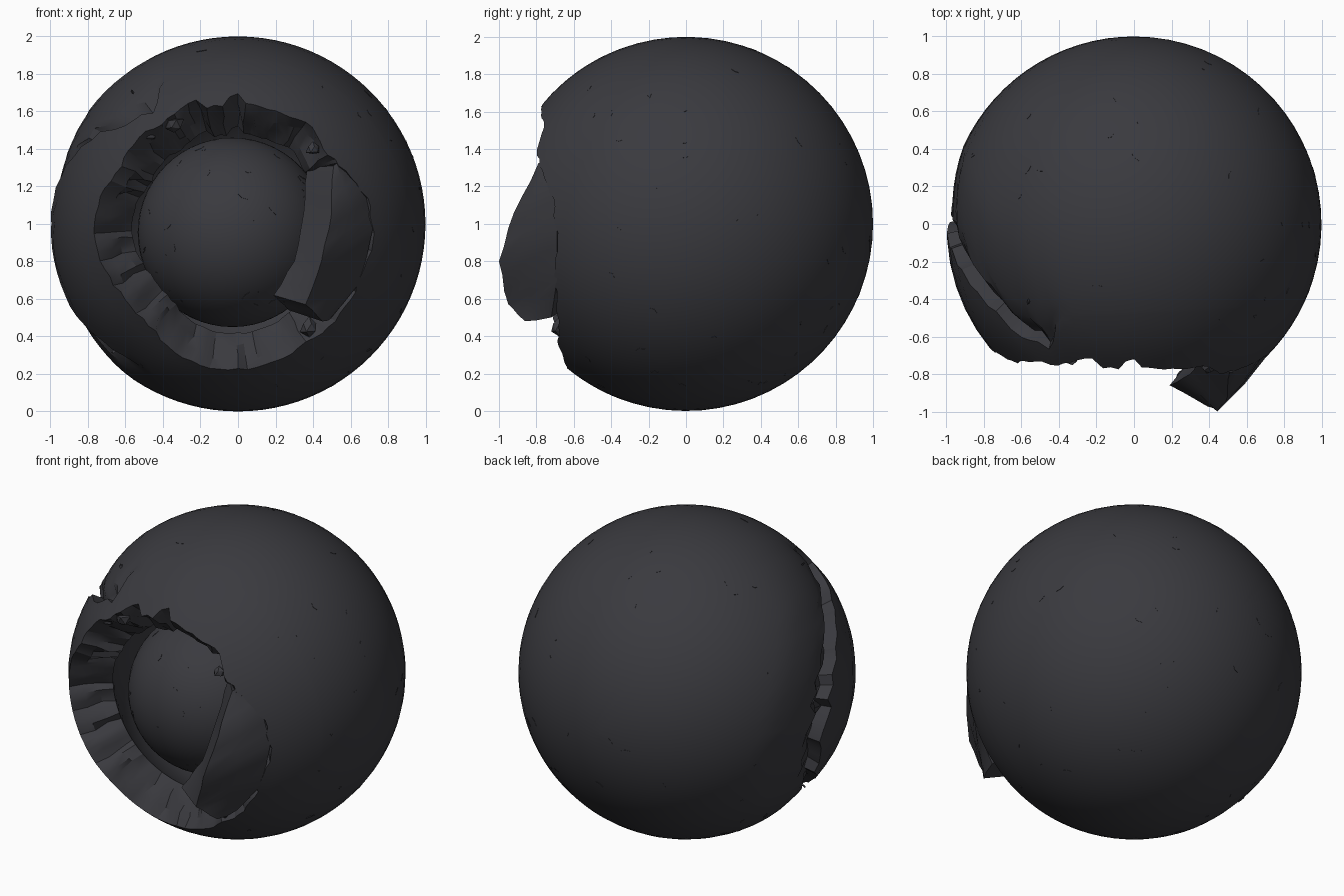
import bpy, bmesh, math, random
from mathutils import Vector

if "Cube" in bpy.data.objects:
    bpy.data.objects.remove(bpy.data.objects["Cube"])

random.seed(4)
mat = bpy.data.materials.new("dark_stone")
mat.diffuse_color = (0.042, 0.042, 0.049, 1)
mat.use_nodes = True
mat.node_tree.nodes["Principled BSDF"].inputs["Base Color"].default_value = mat.diffuse_color
C = Vector((0, 0, 1))


def finish(bm, name, angle=28):
    bmesh.ops.remove_doubles(bm, verts=bm.verts, dist=0.0005)
    bmesh.ops.recalc_face_normals(bm, faces=bm.faces)
    me = bpy.data.meshes.new(name)
    bm.to_mesh(me)
    bm.free()
    me.materials.append(mat)
    for p in me.polygons:
        p.use_smooth = True
    me.set_sharp_from_angle(angle=math.radians(angle))
    ob = bpy.data.objects.new(name, me)
    bpy.context.collection.objects.link(ob)
    return ob


def interp(table, a):
    for p, q in zip(table, table[1:]):
        if p[0] <= a <= q[0]:
            t = (a - p[0]) / max(q[0] - p[0], 1e-6)
            return [u + (v - u) * t for u, v in zip(p[1:], q[1:])]
    return table[-1][1:]


def polar(theta, phi, r):
    # theta is measured from the front (-y), phi around it, both in degrees
    t, p = math.radians(theta), math.radians(phi)
    return Vector((math.sin(t) * math.cos(p), -math.cos(t), math.sin(t) * math.sin(p))) * r


def skin(bm, columns, closed=True):
    grid = [[bm.verts.new(v) for v in c] for c in columns]
    n = len(grid)
    for i in range(n if closed else n - 1):
        a, b = grid[i], grid[(i + 1) % n]
        for j in range(len(a) - 1):
            bm.faces.new((a[j], b[j], b[j + 1], a[j + 1]))
    return grid


# broken opening outline seen from the front (x, z - 1)
outline = [(.72, -.01), (.68, .15), (.55, .31), (.47, .38), (.38, .52), (.28, .58), (.12, .62),
           (.04, .64), (-.02, .71), (-.07, .63), (-.2, .62), (-.25, .66), (-.28, .74), (-.32, .6),
           (-.42, .52), (-.52, .45), (-.62, .3), (-.74, .1), (-.76, -.05), (-.63, -.35),
           (-.45, -.55), (-.37, -.66), (-.2, -.75), (0, -.78), (.2, -.74), (.38, -.62),
           (.5, -.53), (.65, -.3)]
lip = sorted((math.degrees(math.atan2(z, x)) % 360, math.hypot(x, z)) for x, z in outline)
lip = [(lip[-1][0] - 360, lip[-1][1])] + lip + [(lip[0][0] + 360, lip[0][1])]
# crack on the left: phi, theta, strength
crack = [(0, 65, 0), (118, 60, 0), (126, 47, .5), (140, 55, 1), (155, 69, 1), (172, 84, 1),
         (190, 89, 1), (205, 86, 1), (220, 74, .8), (235, 66, 0), (360, 65, 0)]

# hollow outer shell with the ragged rim
bm = bmesh.new()
N = 96
cols = []
for i in range(N):
    phi = i * 360 / N
    rho = interp(lip, phi)[0]
    t0 = math.degrees(math.asin(rho)) + random.uniform(-.8, .8)
    tc, w = interp(crack, phi)
    tc = max(tc + random.uniform(-2, 2) * w, t0 + 3)
    col = []
    for k in range(11):                                  # inner wall
        col.append(polar(180 - (180 - t0) * k / 10, phi, .75))
    for r in (.83, .92):                                 # rim
        col.append(polar(t0 + random.uniform(-1.6, 1.6), phi + random.uniform(-1.2, 1.2), r))
    for k in range(6):                                   # lifted edge up to crack
        s = k / 5
        col.append(polar(t0 + (tc - t0) * s, phi, 1 + .015 * w * (1 - s)))
    for d, dep in ((1, .09), (4, .075), (8, .03)):       # crack groove
        col.append(polar(tc + d + random.uniform(-.6, .6) * w, phi,
                         1 - w * dep * random.uniform(.7, 1.2)))
    for k in range(1, 21):                               # back
        s = k / 20
        col.append(polar(tc + 8 + (172 - tc) * s, phi, 1 - .03 * w * max(0, 1 - 4 * s)))
    cols.append([v + C for v in col])
skin(bm, cols)
finish(bm, "outer_shell")

# thick shell fragment bent outward on the right of the opening
hinge = [(.53, -.77, .33), (.67, -.71, .2), (.72, -.69, -.02), (.66, -.69, -.3), (.5, -.72, -.5)]
edge = [(.51, -.79, .31), (.50, -.92, .06), (.445, -1.0, -.2), (.36, -.95, -.43), (.45, -.86, -.52)]
inner = [(.37, -.62, .30), (.35, -.72, .06), (.30, -.80, -.2), (.19, -.86, -.38), (.27, -.80, -.46)]


def rail(pts, m=3, jit=.006):
    out = []
    for a, b in zip(pts, pts[1:]):
        for k in range(m):
            out.append(Vector(a).lerp(Vector(b), k / m) +
                       Vector([random.uniform(-jit, jit) for _ in range(3)]) * (k > 0))
    return out + [Vector(pts[-1])]


bm = bmesh.new()
h, e, n = rail(hinge, 3, 0), rail(edge), rail(inner)
cols = []
for a, b, c in zip(h, e, n):
    mid = (a + b) / 2 + (a + b).normalized() * .012
    cols.append([v + C for v in (a, mid, b, (b + c) / 2, c, a * .76, a)])
g = skin(bm, cols, closed=False)
bm.faces.new(g[0][:6])
bm.faces.new(g[-1][:6])
finish(bm, "bent_fragment")

# loose chunks along the broken rim
bm = bmesh.new()
for x, z, s in ((.27, -.42, .05), (.4, -.58, .05), (.42, .42, .04), (-.5, .5, .045),
                (-.36, .56, .05), (-.62, .46, .04), (-.8, .36, .045), (-.9, .2, .04)):
    d = Vector((x, -math.sqrt(1 - x * x - z * z), z))
    res = bmesh.ops.create_icosphere(bm, subdivisions=1, radius=s)
    for v in res["verts"]:
        v.co = v.co * random.uniform(.6, 1.2) + d * .95 + C
finish(bm, "rim_chunks", 15)

# inner ball
CORE = Vector((-.03, -.22, .955))
bm = bmesh.new()
bmesh.ops.create_uvsphere(bm, u_segments=48, v_segments=28, radius=.505)
for v in bm.verts:
    v.co += CORE
finish(bm, "inner_ball")


# tiny nicks scattered over the surfaces
def nicks(name, centre, radius, count, ok):
    bm = bmesh.new()
    while count:
        d = Vector([random.gauss(0, 1) for _ in range(3)]).normalized()
        if not ok(d):
            continue
        q = d.to_track_quat('Z', 'Y')
        a, l, wd = random.uniform(0, 6.28), random.uniform(.012, .035), random.uniform(.004, .012)
        pts = []
        for u, v in ((-l, 0), (0, -wd), (l, 0), (0, wd)):
            p = Vector((u * math.cos(a) - v * math.sin(a), u * math.sin(a) + v * math.cos(a), 0))
            pts.append(centre + (d * radius + q @ p).normalized() * (radius + .001))
        top = [bm.verts.new(p) for p in pts]
        low = [bm.verts.new(centre + (p - centre) * .98) for p in pts]
        bm.faces.new(top)
        for i in range(4):
            bm.faces.new((top[i], low[i], low[(i + 1) % 4], top[(i + 1) % 4]))
        count -= 1
    finish(bm, name)


nicks("shell_nicks", C, 1.0, 60, lambda d: d.y > -.55 and not (d.x < -.7 and d.y < .3))
nicks("ball_nicks", CORE, .505, 30, lambda d: d.y < -.3)
